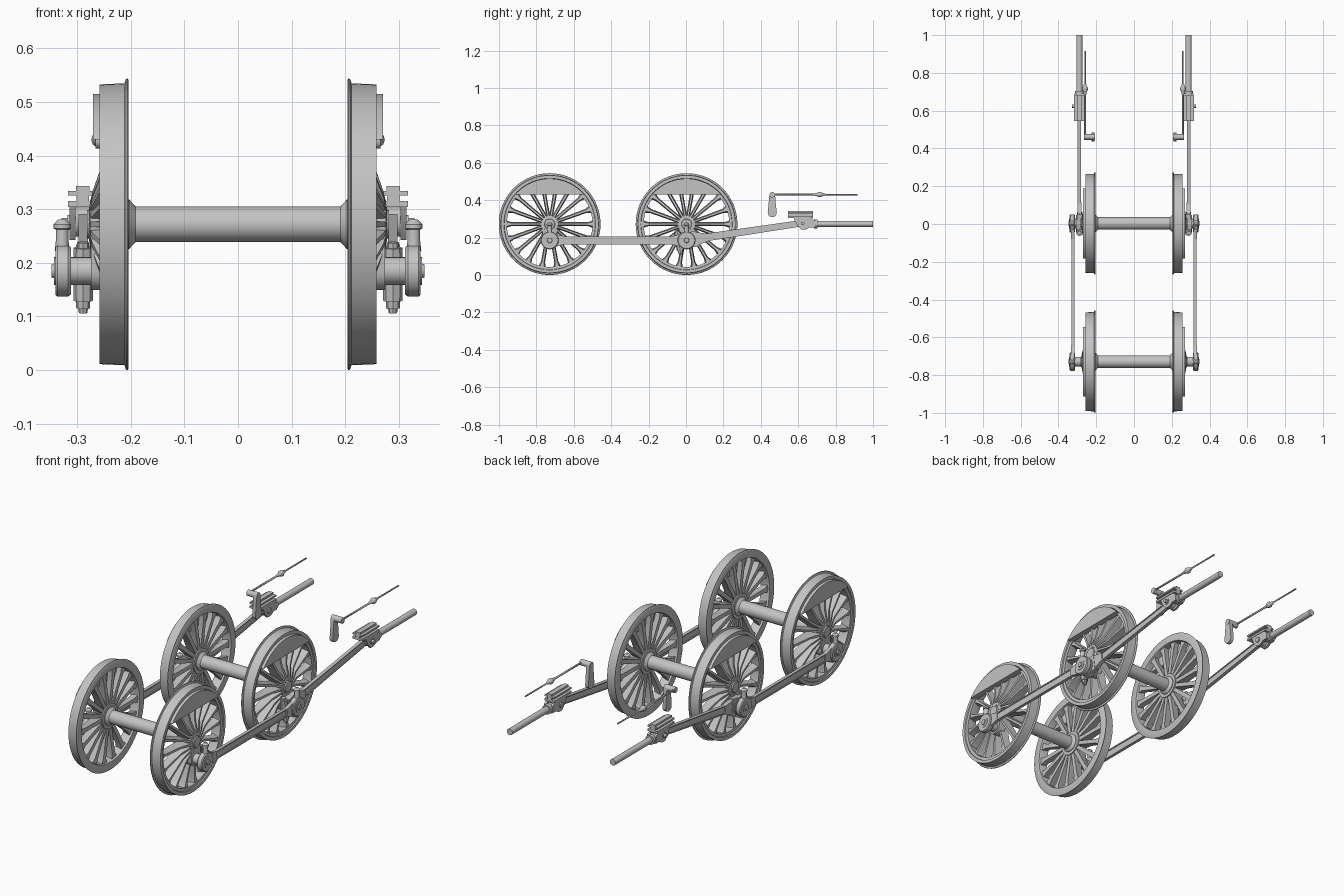
import bpy, bmesh, math
from mathutils import Matrix, Vector

if "Cube" in bpy.data.objects:
    bpy.data.objects.remove(bpy.data.objects["Cube"])

steel = bpy.data.materials.new("steel grey")
steel.diffuse_color = (0.55, 0.55, 0.55, 1)
steel.use_nodes = True
steel.node_tree.nodes["Principled BSDF"].inputs["Base Color"].default_value = steel.diffuse_color

WHEEL_Y = (-0.729, 0.003)
ZC = 0.272          # axle height
PIN_Z = 0.185       # crank pin height
ROD_X = 0.289       # main rod plane
TILT = math.atan2(0.092, 0.617)


def finish(name, bm, mirror=True):
    bmesh.ops.recalc_face_normals(bm, faces=bm.faces)
    me = bpy.data.meshes.new(name)
    bm.to_mesh(me)
    bm.free()
    me.materials.append(steel)
    ob = bpy.data.objects.new(name, me)
    bpy.context.collection.objects.link(ob)
    bpy.ops.object.select_all(action='DESELECT')
    ob.select_set(True)
    bpy.context.view_layer.objects.active = ob
    bpy.ops.object.shade_smooth_by_angle(angle=math.radians(35))
    if mirror:
        ob.modifiers.new("other side", 'MIRROR').use_axis[0] = True
    return ob


def lathe(bm, profile, axis, loc=(0, 0, 0), seg=24, closed=False):
    """Revolve (position along axis, radius) points around an axis."""
    rot = Vector((0, 0, 1)).rotation_difference(Vector(axis)).to_matrix()
    rings = []
    for a, r in profile:
        rings.append([bm.verts.new(rot @ Vector((r * math.cos(t), r * math.sin(t), a)) + Vector(loc))
                      for t in (2 * math.pi * i / seg for i in range(seg))])
    pairs = list(zip(rings, rings[1:]))
    if closed:
        pairs.append((rings[-1], rings[0]))
    else:
        bm.faces.new(rings[0])
        bm.faces.new(rings[-1])
    for p, q in pairs:
        for i in range(seg):
            j = (i + 1) % seg
            bm.faces.new((p[i], p[j], q[j], q[i]))


def prism(bm, pts, x0, x1):
    """Extrude a (y, z) outline from x0 to x1, returning its two end caps."""
    a = [bm.verts.new((x0, y, z)) for y, z in pts]
    b = [bm.verts.new((x1, y, z)) for y, z in pts]
    for i in range(len(pts)):
        j = (i + 1) % len(pts)
        bm.faces.new((a[i], a[j], b[j], b[i]))
    return [bm.faces.new(a[::-1]), bm.faces.new(b)]


def box(bm, x0, x1, y0, y1, z0, z1):
    return prism(bm, [(y0, z0), (y1, z0), (y1, z1), (y0, z1)], x0, x1)


def arc(cy, cz, r, a0, a1, n=12):
    return [(cy + r * math.cos(math.radians(a0 + (a1 - a0) * i / n)),
             cz + r * math.sin(math.radians(a0 + (a1 - a0) * i / n))) for i in range(n + 1)]


def fluted_bar(bm, x0, x1, y0, y1, h0, h1, zc, groove):
    """Tapered bar along y with a long recess in both sides."""
    caps = prism(bm, [(y0, zc - h0), (y1, zc - h1), (y1, zc + h1), (y0, zc + h0)], x0, x1)
    bm.normal_update()
    bmesh.ops.recalc_face_normals(bm, faces=bm.faces)
    bmesh.ops.inset_individual(bm, faces=caps, thickness=min(h0, h1) * 0.4)
    for f, s in zip(caps, (1, -1)):
        g = bmesh.ops.extrude_discrete_faces(bm, faces=[f])['faces'][0]
        bmesh.ops.translate(bm, verts=g.verts, vec=(s * groove, 0, 0))


for label, wy in zip(("front", "rear"), WHEEL_Y):
    c = (0, wy, ZC)

    # tyre with flange and rim
    bm = bmesh.new()
    lathe(bm, [(0.204, 0.232), (0.204, 0.269), (0.206, 0.272), (0.209, 0.271), (0.212, 0.263),
               (0.258, 0.261), (0.258, 0.245), (0.253, 0.243), (0.252, 0.229), (0.212, 0.229)],
          (1, 0, 0), c, 64, closed=True)
    finish(label + "_tyre", bm)

    # tapered spokes, broad at the back and thin at the outer edge
    bm = bmesh.new()
    n = 18
    for k in range(n):
        rot = Matrix.Translation(c) @ Matrix.Rotation(2 * math.pi * (k + 0.5) / n, 4, 'X')
        rings = []
        for r, xo, wi, wo in ((0.03, 0.278, 0.006, 0.004), (0.06, 0.272, 0.010, 0.005),
                              (0.10, 0.258, 0.010, 0.005), (0.205, 0.247, 0.011, 0.006),
                              (0.234, 0.247, 0.021, 0.012)):
            rings.append([bm.verts.new(rot @ Vector(p)) for p in
                          ((0.212, -wi, r), (0.212, wi, r), (xo, wo, r), (xo, -wo, r))])
        for p, q in zip(rings, rings[1:]):
            for i in range(4):
                j = (i + 1) % 4
                bm.faces.new((p[i], p[j], q[j], q[i]))
        bm.faces.new(rings[0])
        bm.faces.new(rings[-1])
    finish(label + "_spokes", bm)

    # hub with axle end
    bm = bmesh.new()
    lathe(bm, [(0.206, 0.062), (0.222, 0.062), (0.235, 0.046), (0.276, 0.046), (0.276, 0.028),
               (0.282, 0.026)], (1, 0, 0), c, 32)
    finish(label + "_hub", bm)

    # balance weight: circle segment
    bm = bmesh.new()
    prism(bm, arc(wy, ZC, 0.243, 40.5, 139.5, 28), 0.24, 0.271)
    finish(label + "_balance_weight", bm)

    # axle with flared ends
    bm = bmesh.new()
    lathe(bm, [(-0.21, 0.046), (-0.203, 0.046), (-0.191, 0.033), (0.191, 0.033), (0.203, 0.046),
               (0.21, 0.046)], (1, 0, 0), c, 32)
    finish(label + "_axle", bm, mirror=False)

    # crank web and pin
    bm = bmesh.new()
    prism(bm, arc(wy, ZC, 0.042, 0, 180) + arc(wy, PIN_Z, 0.036, 180, 360), 0.235, 0.274)
    lathe(bm, [(0.25, 0.026), (0.343, 0.026), (0.343, 0.014), (0.348, 0.012)],
          (1, 0, 0), (0, wy, PIN_Z), 20)
    finish(label + "_crank_pin", bm)

    # side rod end with oil cup
    bm = bmesh.new()
    lathe(bm, [(0.312, 0.044), (0.317, 0.048), (0.337, 0.048), (0.341, 0.044)],
          (1, 0, 0), (0, wy, PIN_Z), 32)
    s = 1 if label == "front" else -1
    prism(bm, [(wy, PIN_Z - 0.042), (wy + s * 0.04, PIN_Z - 0.032), (wy + s * 0.085, PIN_Z - 0.02),
               (wy + s * 0.085, PIN_Z + 0.02), (wy + s * 0.04, PIN_Z + 0.032), (wy, PIN_Z + 0.042)],
          0.316, 0.333)
    lathe(bm, [(0.222, 0.014), (0.24, 0.012), (0.262, 0.012), (0.264, 0.016), (0.272, 0.016),
               (0.281, 0.007)], (0, 0, 1), (0.328, wy, 0), 12)
    finish(label + "_side_rod_end", bm)

# side rod joining the wheels
bm = bmesh.new()
fluted_bar(bm, 0.316, 0.332, WHEEL_Y[0] + 0.08, WHEEL_Y[1] - 0.08, 0.021, 0.021, PIN_Z, 0.004)
finish("side_rod", bm)

# main rod, built level about the crank pin, then tilted
bm = bmesh.new()
fluted_bar(bm, 0.280, 0.298, 0.05, 0.60, 0.021, 0.017, 0, 0.004)
box(bm, 0.276, 0.302, -0.055, 0.055, -0.042, 0.042)
prism(bm, [(0.055, -0.036), (0.11, -0.021), (0.11, 0.021), (0.055, 0.036)], 0.278, 0.300)
lathe(bm, [(0.272, 0.044), (0.306, 0.044)], (1, 0, 0), (0, 0, 0), 28)
lathe(bm, [(0.275, 0.028), (0.303, 0.028)], (1, 0, 0), (0, 0.624, 0), 20)
for by in (-0.042,):
    lathe(bm, [(-0.073, 0.008), (-0.064, 0.009), (-0.064, 0.013), (-0.05, 0.013), (-0.05, 0.018),
               (-0.042, 0.018), (0.042, 0.018), (0.05, 0.018), (0.05, 0.011), (0.06, 0.011)],
          (0, 0, 1), (ROD_X, by, 0), 8)
bm.transform(Matrix.Translation((0, WHEEL_Y[1], PIN_Z)) @ Matrix.Rotation(TILT, 4, 'X'))
finish("main_rod", bm)

# crosshead body, two cheeks around the rod end
bm = bmesh.new()
outline = [(0.575, 0.306), (0.59, 0.272), (0.615, 0.243), (0.64, 0.243), (0.665, 0.256),
           (0.69, 0.256), (0.69, 0.29), (0.665, 0.306)]
for x0, x1 in ((0.264, 0.275), (0.303, 0.314)):
    prism(bm, outline, x0, x1)
box(bm, 0.27, 0.308, 0.662, 0.69, 0.254, 0.292)
finish("crosshead", bm)

# slide blocks: two plates and a web
bm = bmesh.new()
box(bm, 0.261, 0.317, 0.545, 0.68, 0.304, 0.315)
box(bm, 0.278, 0.301, 0.545, 0.68, 0.315, 0.326)
box(bm, 0.261, 0.317, 0.545, 0.68, 0.326, 0.334)
box(bm, 0.277, 0.302, 0.545, 0.68, 0.334, 0.343)
finish("crosshead_slide", bm)

# crosshead pin
bm = bmesh.new()
lathe(bm, [(0.258, 0.014), (0.318, 0.014), (0.318, 0.009), (0.329, 0.009)],
      (1, 0, 0), (0, 0.624, 0.275), 12)
finish("crosshead_pin", bm)

# piston rod with collar
bm = bmesh.new()
lathe(bm, [(0.685, 0.024), (0.704, 0.024), (0.704, 0.016), (1.0, 0.016)],
      (0, 1, 0), (ROD_X, 0, 0.273), 20)
finish("piston_rod", bm)

# lever shaft
bm = bmesh.new()
lathe(bm, [(0.207, 0.015), (0.266, 0.015)], (1, 0, 0), (0, 0.461, 0.428), 16)
finish("lever_shaft", bm)

# hanging lever, wider towards its foot
bm = bmesh.new()
prism(bm, arc(0.461, 0.428, 0.015, 0, 180) + arc(0.461, 0.333, 0.024, 180, 360), 0.208, 0.226)
finish("lever", bm)

# thin control rod with spindle-shaped joint
bm = bmesh.new()
lathe(bm, [(0.46, 0.005), (0.68, 0.005), (0.692, 0.008), (0.698, 0.008), (0.71, 0.015),
           (0.72, 0.015), (0.732, 0.008), (0.738, 0.008), (0.745, 0.004), (0.917, 0.004)],
      (0, 1, 0), (0.259, 0, 0.43), 10)
finish("control_rod", bm)
